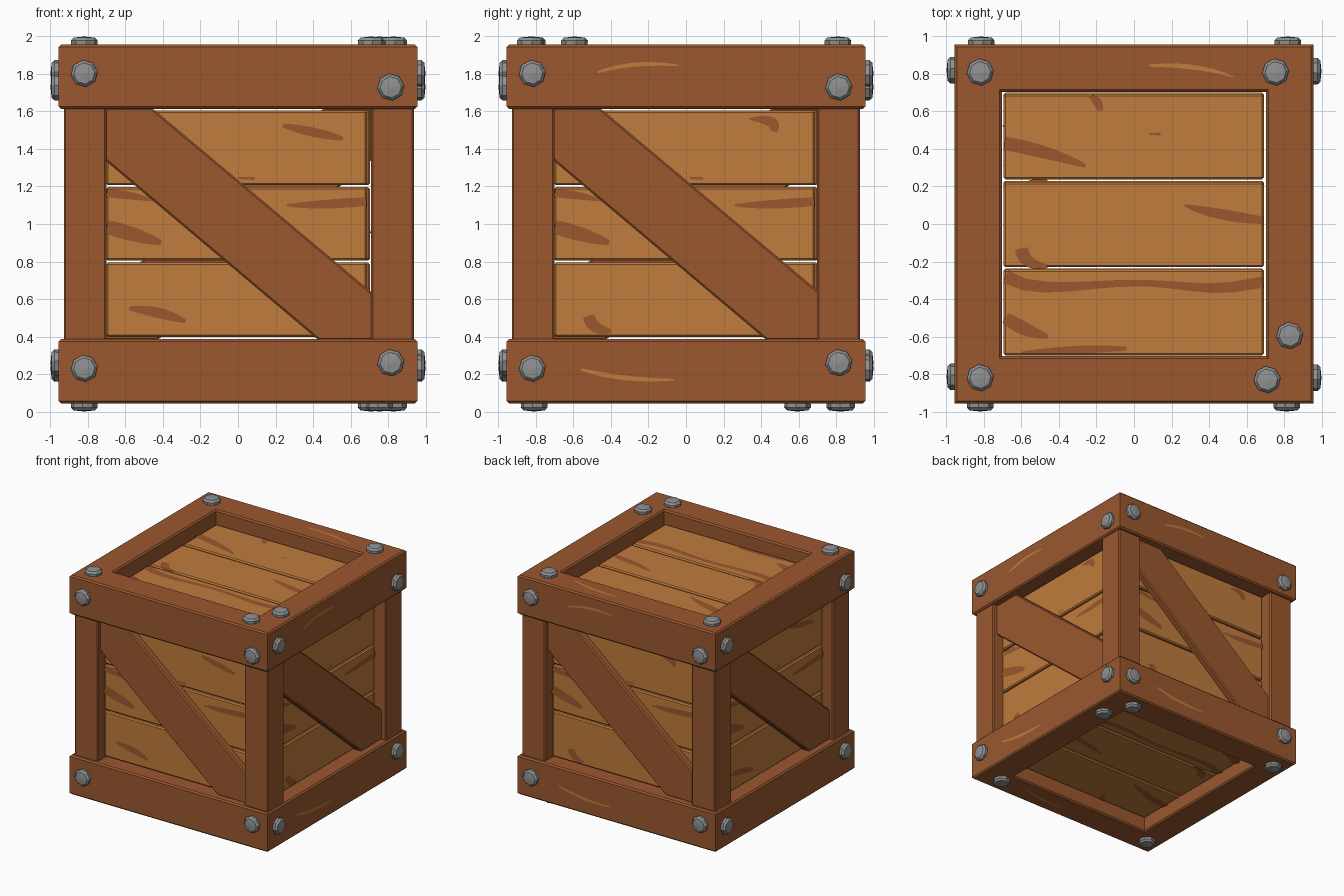
import bpy, bmesh, math
from mathutils import Matrix, Vector

if "Cube" in bpy.data.objects:
    bpy.data.objects.remove(bpy.data.objects["Cube"])


def material(name, rgb):
    m = bpy.data.materials.new(name)
    m.diffuse_color = (*rgb, 1)
    m.use_nodes = True
    m.node_tree.nodes["Principled BSDF"].inputs["Base Color"].default_value = m.diffuse_color
    return m


FRAME = material("dark_brown_wood", (0.325, 0.097, 0.028))
PLANK = material("light_orange_wood", (0.525, 0.2, 0.045))
STEEL = material("grey_metal", (0.28, 0.285, 0.29))

H = 0.956          # half size of the outer frame
CENTRE = Matrix.Translation((0, 0, 1))
TOP = CENTRE
BOTTOM = CENTRE @ Matrix.Rotation(math.pi, 4, 'X')
# side panels: local u right, v up, w outward
SIDES = {n: CENTRE @ Matrix.Rotation(i * math.pi / 2, 4, 'Z') @ Matrix.Rotation(math.pi / 2, 4, 'X')
         for i, n in enumerate(("front", "right", "back", "left"))}


def finish(name, bm, mat, M, fix=True):
    if fix:
        bmesh.ops.recalc_face_normals(bm, faces=bm.faces)
    bm.transform(M)
    me = bpy.data.meshes.new(name)
    bm.to_mesh(me)
    bm.free()
    me.materials.append(mat)
    ob = bpy.data.objects.new(name, me)
    bpy.context.collection.objects.link(ob)
    return ob


def bevel(bm, width):
    bmesh.ops.bevel(bm, geom=list(bm.edges), offset=width, segments=1,
                    affect='EDGES', profile=0.5)


def prism(name, outline, w0, w1, mat, M, b=0.01):
    """Extrude a flat outline from depth w0 to w1, with chamfered edges."""
    bm = bmesh.new()
    face = bm.faces.new([bm.verts.new((u, v, w0)) for u, v in outline])
    ext = bmesh.ops.extrude_face_region(bm, geom=[face])
    for v in ext["geom"]:
        if isinstance(v, bmesh.types.BMVert):
            v.co.z = w1
    bmesh.ops.recalc_face_normals(bm, faces=bm.faces)
    bevel(bm, b)
    return finish(name, bm, mat, M)


def rect(u0, u1, v0, v1):
    return [(u0, v0), (u1, v0), (u1, v1), (u0, v1)]


def ring(name, z0, z1, M, r0=0.705, r1=H, c=0.012):
    """Square frame: a chamfered section carried round four corners."""
    prof = [(r1 - c, z1), (r1, z1 - c), (r1, z0 + c), (r1 - c, z0),
            (r0 + c, z0), (r0, z0 + c), (r0, z1 - c), (r0 + c, z1)]
    bm = bmesh.new()
    loops = [[bm.verts.new((sx * r, sy * r, z)) for r, z in prof]
             for sx, sy in ((1, 1), (-1, 1), (-1, -1), (1, -1))]
    for i in range(4):
        a, b = loops[i], loops[(i + 1) % 4]
        for j in range(8):
            k = (j + 1) % 8
            bm.faces.new((a[j], b[j], b[k], a[k]))
    finish(name, bm, FRAME, M)


def bolt(name, u, v, M):
    """Eight-sided bolt head with a low crown."""
    bm = bmesh.new()
    rows = [[bm.verts.new((u + r * math.cos(a), v + r * math.sin(a), w))
             for a in [math.pi / 8 * (2 * i + 0.3) for i in range(8)]]
            for r, w in ((0.07, H - 0.01), (0.072, H + 0.022), (0.057, H + 0.038))]
    tip = bm.verts.new((u, v, H + 0.044))
    for i in range(8):
        k = (i + 1) % 8
        for a, b in zip(rows, rows[1:]):
            bm.faces.new((a[i], a[k], b[k], b[i]))
        bm.faces.new((rows[-1][i], rows[-1][k], tip))
    bm.faces.new(rows[0])
    finish(name, bm, STEEL, M)


def streaks(name, strokes, w, mat, M, n=12):
    """Thin painted strokes: smooth curve through (u, v, width) points."""
    bm = bmesh.new()
    for pts in strokes:
        m = len(pts) - 1
        path = []
        for s in range(n + 1):
            t = s / n * m
            p = Vector((0, 0, 0))
            for i, q in enumerate(pts):
                k = 1.0
                for j in range(m + 1):
                    if j != i:
                        k *= (t - j) / (i - j)
                p += k * Vector(q)
            path.append(p)
        prev = None
        for i, p in enumerate(path):
            d = (path[min(i + 1, n)] - path[max(i - 1, 0)]).to_2d().normalized()
            h = max(p.z, 0.004) / 2
            pair = [bm.verts.new((p.x + s * d.y * h, p.y - s * d.x * h, w)) for s in (1, -1)]
            if prev:
                bm.faces.new((prev[0], pair[0], pair[1], prev[1]))
            prev = pair
    finish(name, bm, mat, M, fix=False)


# top and bottom panels
cap_stains = [
    [(-0.24, 0.675, 0.01), (-0.2, 0.655, 0.045), (-0.18, 0.605, 0.03)],
    [(-0.69, 0.43, 0.07), (-0.47, 0.38, 0.065), (-0.26, 0.31, 0.02)],
    [(0.08, 0.48, 0.01), (0.14, 0.48, 0.015)],
    [(0.27, 0.1, 0.01), (0.45, 0.055, 0.055), (0.685, 0.02, 0.04)],
    [(-0.6, -0.13, 0.07), (-0.56, -0.2, 0.06), (-0.46, -0.225, 0.02)],
    [(-0.685, -0.28, 0.07), (-0.35, -0.335, 0.05), (0, -0.315, 0.035), (0.3, -0.335, 0.045), (0.685, -0.31, 0.06)],
    [(-0.685, -0.5, 0.06), (-0.58, -0.56, 0.07), (-0.46, -0.6, 0.02)],
    [(-0.6, -0.685, 0.01), (-0.3, -0.67, 0.04), (-0.04, -0.665, 0.02)]]
cap_bolts = [(-0.82, 0.81), (0.755, 0.81), (-0.82, -0.82), (0.83, -0.595), (0.71, -0.83)]
for n, M in (("top", TOP), ("bottom", BOTTOM)):
    ring(n + "_frame", 0.614, H, M)
    for i, (a, b) in enumerate(((-0.7, -0.242), (-0.23, 0.223), (0.238, 0.692))):
        prism(f"{n}_plank_{i}", rect(-0.695, 0.692, a, b), 0.77, 0.84, PLANK, M)
    streaks(n + "_plank_stains", cap_stains, 0.843, FRAME, M)
    streaks(n + "_frame_scratch", [[(0.08, 0.845, 0.012), (0.32, 0.835, 0.025), (0.53, 0.785, 0.006)]],
            H + 0.003, PLANK, M)
    for i, (u, v) in enumerate(cap_bolts):
        bolt(f"{n}_bolt_{i}", u, v, M)

# corner posts
for x in (-0.815, 0.824):
    for y in (-0.815, 0.813):
        prism(f"corner_post_{'left' if x < 0 else 'right'}_{'front' if y < 0 else 'back'}",
              rect(x - 0.114, x + 0.114, y - 0.114, y + 0.114), -0.625, 0.625, FRAME, CENTRE)

# side panels
shared = [
    [(0.26, 0.1, 0.01), (0.45, 0.105, 0.045), (0.685, 0.12, 0.045)],
    [(-0.7, 0.165, 0.045), (-0.57, 0.15, 0.04), (-0.45, 0.125, 0.01)],
    [(-0.7, -0.015, 0.07), (-0.56, -0.055, 0.075), (-0.41, -0.1, 0.03)]]
plain = shared + [
    [(0.24, 0.525, 0.02), (0.4, 0.49, 0.05), (0.56, 0.455, 0.02)],
    [(-0.58, -0.45, 0.02), (-0.42, -0.475, 0.055), (-0.28, -0.52, 0.02)],
    [(0, 0.245, 0.01), (0.09, 0.242, 0.015)]]
hooked = shared + [
    [(0.34, 0.56, 0.01), (0.45, 0.545, 0.055), (0.465, 0.495, 0.04)],
    [(-0.52, -0.49, 0.06), (-0.48, -0.55, 0.06), (-0.4, -0.57, 0.02)],
    [(0.02, 0.245, 0.01), (0.09, 0.242, 0.015)]]
scratches = [
    [(-0.47, 0.81, 0.012), (-0.27, 0.85, 0.022), (-0.04, 0.845, 0.008)],
    [(-0.56, -0.775, 0.012), (-0.33, -0.82, 0.025), (-0.06, -0.83, 0.008)]]
brace = [(-0.715, 0.62), (-0.46, 0.62), (0.72, -0.37), (0.72, -0.62), (0.43, -0.62), (-0.715, 0.345)]
for n, M in SIDES.items():
    for i, (a, b) in enumerate(((-0.602, -0.206), (-0.195, 0.196), (0.207, 0.604))):
        prism(f"{n}_plank_{i}", rect(-0.703, 0.687, a, b), 0.77, 0.84, PLANK, M)
    prism(n + "_diagonal_brace", brace, 0.79, 0.895, FRAME, M)
    worn = n in ("right", "back")
    streaks(n + "_plank_stains", hooked if worn else plain, 0.843, FRAME, M)
    if worn:
        streaks(n + "_frame_scratches", scratches, H + 0.003, PLANK, M)
    for i, (u, v) in enumerate(((-0.82, 0.803), (0.815, 0.73), (-0.82, -0.77), (0.815, -0.74))):
        bolt(f"{n}_bolt_{i}", u, v, M)
